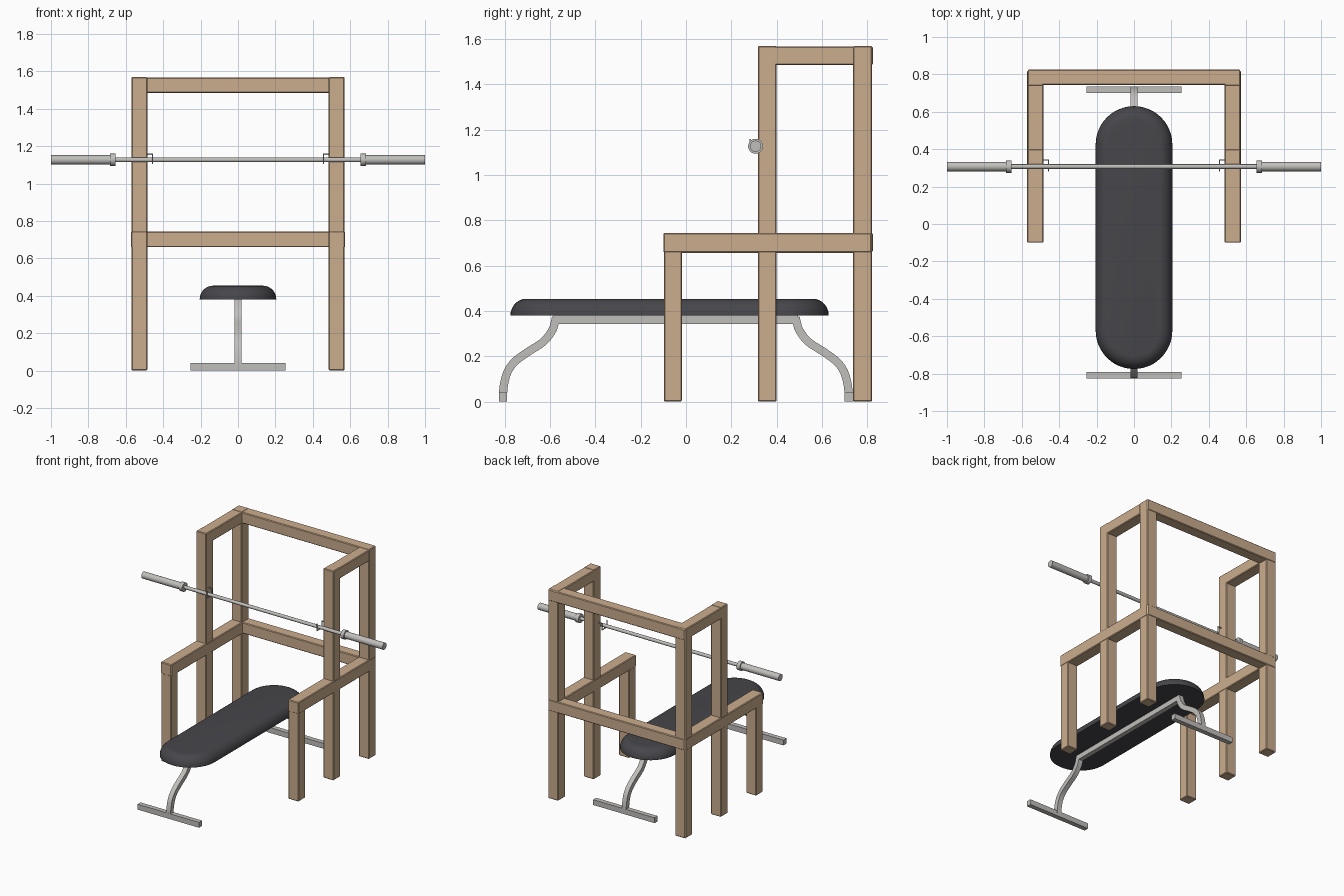
import bpy, bmesh, math
from mathutils import Vector

if "Cube" in bpy.data.objects:
    bpy.data.objects.remove(bpy.data.objects["Cube"])


def material(name, rgb):
    m = bpy.data.materials.new(name)
    m.diffuse_color = (*rgb, 1)
    m.use_nodes = True
    m.node_tree.nodes["Principled BSDF"].inputs["Base Color"].default_value = m.diffuse_color
    return m


WOOD = material("light wood", (0.60, 0.42, 0.27))
METAL = material("grey metal", (0.53, 0.52, 0.50))
PAD = material("black leather", (0.062, 0.060, 0.068))


def finish(name, bm, mat, smooth=None):
    bmesh.ops.recalc_face_normals(bm, faces=bm.faces)
    me = bpy.data.meshes.new(name)
    bm.to_mesh(me)
    bm.free()
    ob = bpy.data.objects.new(name, me)
    bpy.context.collection.objects.link(ob)
    me.materials.append(mat)
    if smooth:
        bpy.ops.object.select_all(action='DESELECT')
        ob.select_set(True)
        bpy.context.view_layer.objects.active = ob
        bpy.ops.object.shade_smooth_by_angle(angle=math.radians(smooth))
    return ob


def box(name, x, y, z, mat, bevel=0.0):
    bm = bmesh.new()
    bmesh.ops.create_cube(bm, size=1)
    for v in bm.verts:
        for i, (a, b) in enumerate((x, y, z)):
            v.co[i] = a + (b - a) * (v.co[i] + 0.5)
    if bevel:
        bmesh.ops.bevel(bm, geom=bm.edges[:], offset=bevel, segments=1, affect='EDGES')
    return finish(name, bm, mat)


def loft(name, rings, mat, smooth=None):
    """Skin a list of equal-length closed rings and cap both ends."""
    bm = bmesh.new()
    vs = [[bm.verts.new(p) for p in r] for r in rings]
    n = len(rings[0])
    for a, b in zip(vs, vs[1:]):
        for i in range(n):
            j = (i + 1) % n
            bm.faces.new((a[i], a[j], b[j], b[i]))
    bm.faces.new(vs[0])
    bm.faces.new(vs[-1])
    return finish(name, bm, mat, smooth)


def sweep(name, path, r, sides, mat, side_axis=Vector((1, 0, 0)), turn=0.0, smooth=None):
    rings = []
    for i, p in enumerate(path):
        t = (path[min(i + 1, len(path) - 1)] - path[max(i - 1, 0)]).normalized()
        u = (side_axis - t * side_axis.dot(t)).normalized()
        w = t.cross(u)
        ang = [turn + math.tau * k / sides for k in range(sides)]
        rings.append([p + u * r * math.cos(a) + w * r * math.sin(a) for a in ang])
    return loft(name, rings, mat, smooth)


def spline(pts, steps=5):
    """Catmull-Rom smoothing of a point list."""
    q = [2 * pts[0] - pts[1]] + pts + [2 * pts[-1] - pts[-2]]
    out = []
    for a, b, c, d in zip(q, q[1:], q[2:], q[3:]):
        for k in range(steps):
            t = k / steps
            out.append(0.5 * (2 * b + (c - a) * t + (2 * a - 5 * b + 4 * c - d) * t * t
                              + (3 * b - a - 3 * c + d) * t ** 3))
    return out + [pts[-1]]


# Wooden rack: posts and side beams on both sides
B = 0.005
for s, side in ((-1, "left"), (1, "right")):
    x = sorted((s * 0.485, s * 0.57))
    xb = sorted((s * 0.483, s * 0.572))
    box(side + "_front_post", x, (-0.098, -0.018), (0, 0.67), WOOD, B)
    box(side + "_middle_post", x, (0.317, 0.40), (0, 1.57), WOOD, B)
    box(side + "_rear_post", x, (0.737, 0.822), (0, 1.57), WOOD, B)
    box(side + "_arm_beam", xb, (-0.10, 0.82), (0.657, 0.745), WOOD, B)
    box(side + "_top_beam", x, (0.39, 0.745), (1.485, 1.568), WOOD, B)

# Wooden rack: rear cross beams
box("rear_middle_beam", (-0.568, 0.568), (0.743, 0.825), (0.66, 0.743), WOOD, B)
box("rear_top_beam", (-0.568, 0.568), (0.743, 0.825), (1.485, 1.568), WOOD, B)


# Bench pad: stadium outline with rounded upper edge and flat underside
def stadium(r, z, n=24):
    pts = []
    for y, a0 in ((0.425, 0), (-0.57, math.pi)):
        for k in range(n + 1):
            a = a0 + math.pi * k / n
            pts.append((r * math.cos(a), y + r * math.sin(a), z))
    return pts


N = 8
pad_rings = [stadium(0.205 - 0.07 * (1 - math.cos(a)), 0.38 + 0.074 * math.sin(a))
             for a in (math.pi / 2 * k / N for k in range(N + 1))]
loft("bench_pad", pad_rings, PAD, 40)

# Bench frame: rail, curved legs and foot bars, mirrored about the bench middle
box("bench_rail", (-0.018, 0.018), (-0.585, 0.495), (0.342, 0.381), METAL)
LEG = [(-0.574, 0.372), (-0.580, 0.345), (-0.592, 0.312), (-0.630, 0.264), (-0.703, 0.216),
       (-0.758, 0.174), (-0.789, 0.128), (-0.804, 0.072), (-0.808, 0.02)]
for name, f in (("front", lambda y: y), ("rear", lambda y: -0.09 - y)):
    path = spline([Vector((0, f(y), z)) for y, z in LEG])
    sweep(name + "_bench_leg", path, 0.018 * math.sqrt(2), 4, METAL,
          turn=math.pi / 4, smooth=40)
    box(name + "_foot_bar", (-0.255, 0.255), sorted((f(-0.826), f(-0.79))), (0, 0.04), METAL)

# Barbell: bar, collars and sleeves
BY, BZ = 0.307, 1.127


def rod(name, x0, x1, r):
    sweep(name, [Vector((x0, BY, BZ)), Vector((x1, BY, BZ))], r, 24, METAL,
          Vector((0, 0, 1)), smooth=40)


rod("barbell_bar", -0.67, 0.67, 0.0125)
for s, side in ((-1, "left"), (1, "right")):
    rod(side + "_barbell_collar", s * 0.656, s * 0.684, 0.033)
    rod(side + "_barbell_sleeve", s * 0.68, s, 0.025)

# Bar hooks: thin bent wire fixed to the inner face of each middle post
for s, side in ((-1, "left"), (1, "right")):
    pts = [(0.49, 0.343, 1.157), (0.457, 0.343, 1.157), (0.457, 0.343, 1.109),
           (0.457, 0.283, 1.109), (0.457, 0.283, 1.157)]
    for i, (a, b) in enumerate(zip(pts, pts[1:])):
        lo = [min(p, q) - 0.003 for p, q in zip(a, b)]
        hi = [max(p, q) + 0.003 for p, q in zip(a, b)]
        box(f"{side}_bar_hook_{i + 1}", sorted((s * lo[0], s * hi[0])),
            (lo[1], hi[1]), (lo[2], hi[2]), METAL)
